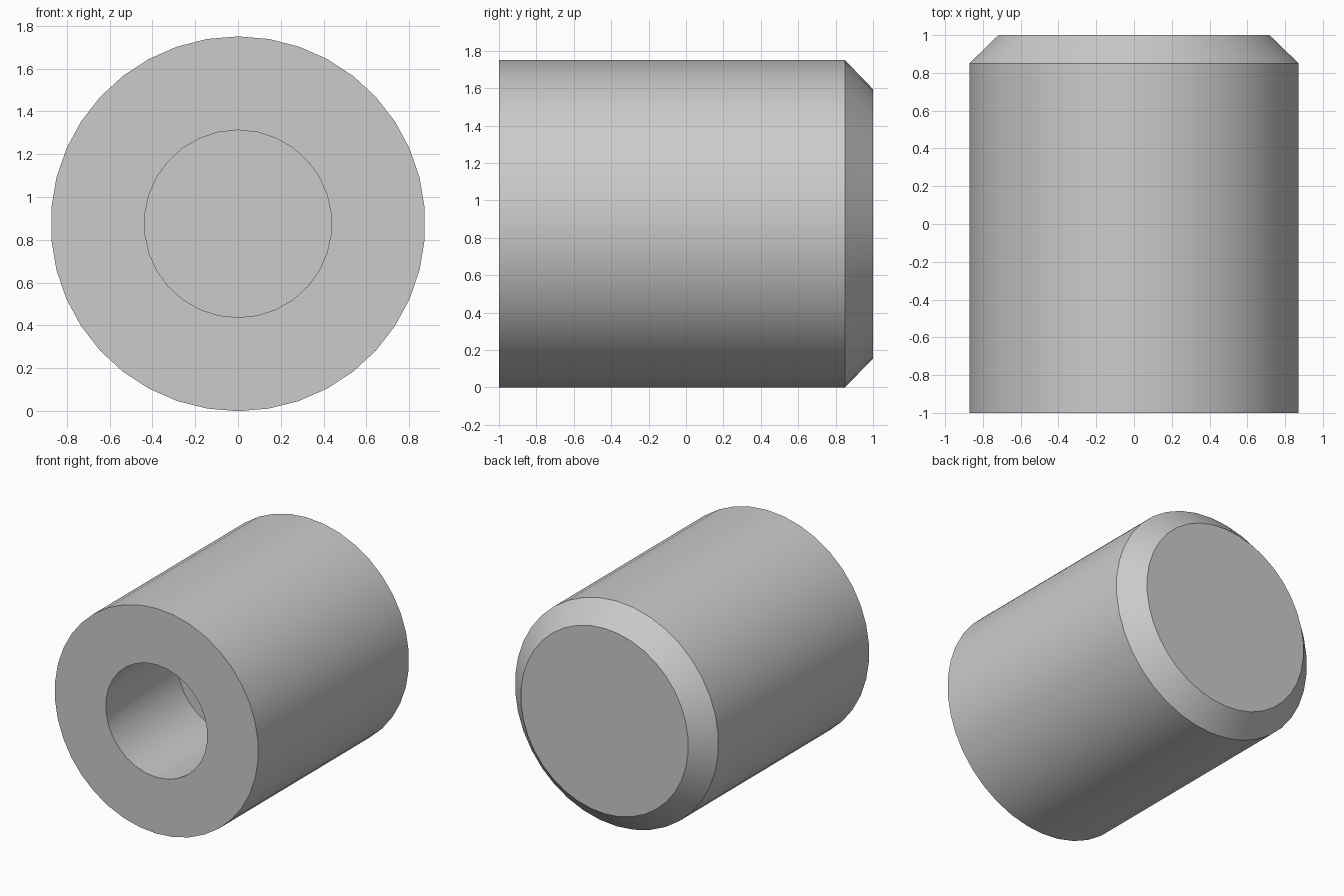
import bpy, bmesh
from math import sin, cos, pi

if "Cube" in bpy.data.objects:
    bpy.data.objects.remove(bpy.data.objects["Cube"])

R = 0.875          # outer radius, also the height of the axis
BORE_R = R / 2


def lathe(name, profile, sides):
    """Capped solid around the y axis; profile is a list of (radius, y)."""
    bm = bmesh.new()
    rings = []
    for r, y in profile:
        rings.append([bm.verts.new((r * sin(2 * pi * i / sides), y,
                                    R + r * cos(2 * pi * i / sides)))
                      for i in range(sides)])
    for a, b in zip(rings, rings[1:]):
        for i in range(sides):
            j = (i + 1) % sides
            bm.faces.new((a[i], a[j], b[j], b[i]))
    bm.faces.new(rings[0])
    bm.faces.new(rings[-1])
    bmesh.ops.recalc_face_normals(bm, faces=bm.faces)
    mesh = bpy.data.meshes.new(name)
    bm.to_mesh(mesh)
    bm.free()
    obj = bpy.data.objects.new(name, mesh)
    bpy.context.collection.objects.link(obj)
    return obj


# Cylinder with a chamfered back rim
body = lathe("bored_cylinder", [(R, -1), (R, 0.85), (R - 0.155, 1)], 38)

# Blind bore from the front
cutter = lathe("bore_cutter", [(BORE_R, -1.2), (BORE_R, -0.12)], 30)
cutter.hide_render = True

bpy.context.view_layer.objects.active = body
body.select_set(True)
mod = body.modifiers.new("bore", 'BOOLEAN')
mod.operation = 'DIFFERENCE'
mod.solver = 'EXACT'
mod.object = cutter
bpy.ops.object.modifier_apply(modifier=mod.name)
bpy.data.objects.remove(cutter, do_unlink=True)

# Smooth walls, crisp rims
bpy.ops.object.shade_smooth_by_angle(angle=pi / 6)
